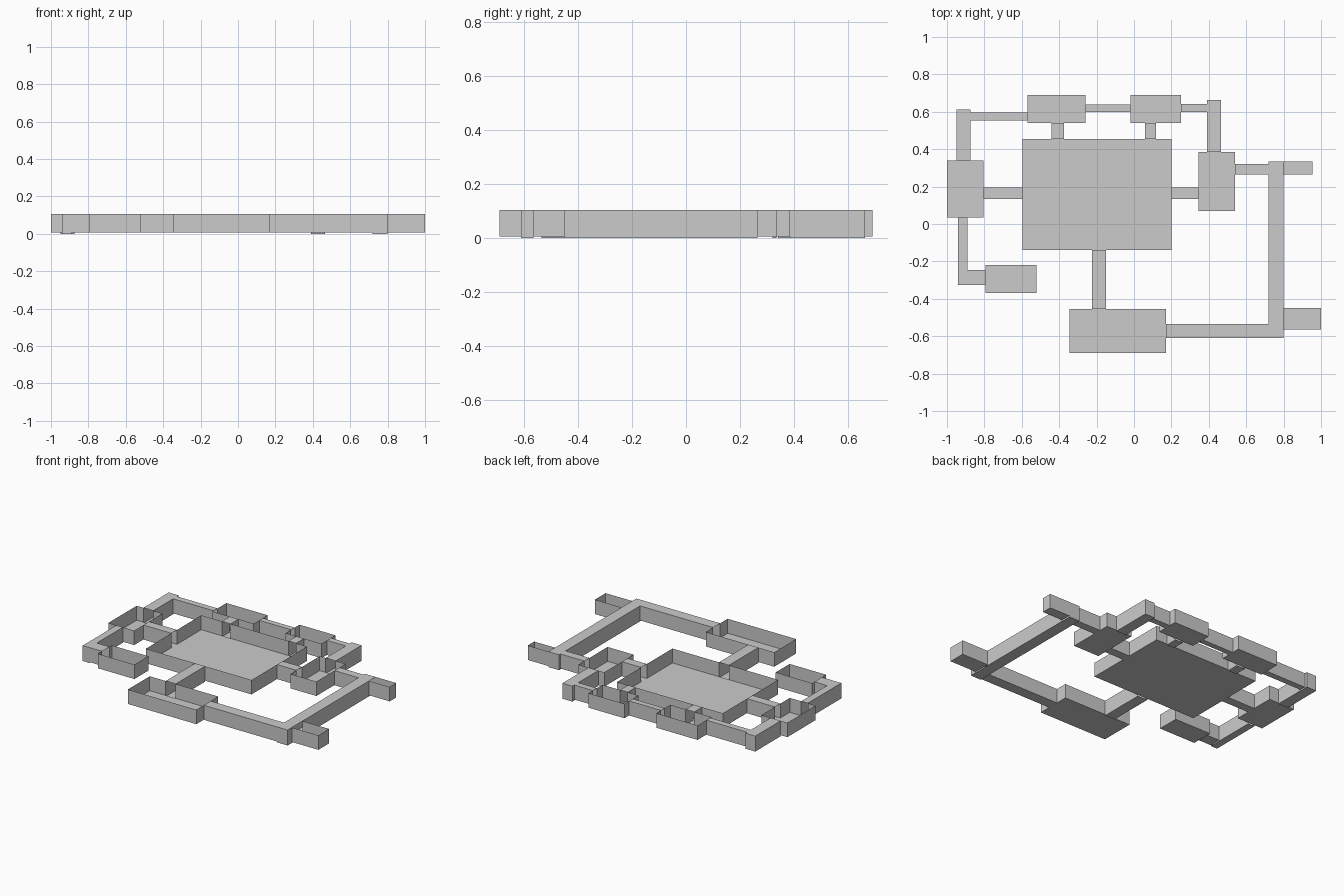
import bpy, bmesh

if "Cube" in bpy.data.objects:
    bpy.data.objects.remove(bpy.data.objects["Cube"])

TOP = 0.105
ROOM_Z, HALL_X_Z, HALL_Y_Z = 0.007, 0.006, 0.0
EPS = 0.004

# Footprints: name -> (x0, x1, y0, y1)
rooms = {
    "main_hall":        (-0.595, 0.20, -0.14, 0.455),
    "west_room":        (-1.00, -0.805, 0.035, 0.34),
    "north_west_room":  (-0.57, -0.26, 0.54, 0.69),
    "north_east_room":  (-0.02, 0.25, 0.54, 0.69),
    "east_room":        (0.345, 0.54, 0.07, 0.385),
    "south_room":       (-0.345, 0.17, -0.69, -0.455),
    "south_west_room":  (-0.795, -0.52, -0.37, -0.22),
    "east_closet":      (0.80, 0.955, 0.265, 0.335),
    "south_east_closet": (0.80, 1.00, -0.565, -0.45),
}
halls_x = {
    "west_passage":        (-0.805, -0.595, 0.135, 0.195),
    "east_passage":        (0.20, 0.345, 0.135, 0.195),
    "north_west_passage":  (-0.875, -0.57, 0.553, 0.595),
    "north_passage":       (-0.26, -0.02, 0.60, 0.638),
    "north_east_passage":  (0.25, 0.39, 0.60, 0.642),
    "far_east_passage":    (0.54, 0.72, 0.265, 0.32),
    "south_passage":       (0.17, 0.72, -0.61, -0.535),
    "south_west_passage":  (-0.89, -0.795, -0.325, -0.245),
}
halls_y = {
    "west_upper_corridor": (-0.95, -0.875, 0.34, 0.613),
    "west_lower_corridor": (-0.94, -0.89, -0.325, 0.035),
    "north_west_doorway":  (-0.44, -0.375, 0.455, 0.54),
    "north_east_doorway":  (0.06, 0.118, 0.455, 0.54),
    "east_upper_corridor": (0.39, 0.465, 0.385, 0.663),
    "south_corridor":      (-0.225, -0.15, -0.455, -0.14),
    "long_east_corridor":  (0.72, 0.80, -0.61, 0.335),
}
every = {**rooms, **halls_x, **halls_y}


def wall_spans(name, axis, side):
    """Stretches of one wall left over after cutting openings to neighbours."""
    box = every[name]
    pos = box[2 * axis + side]
    lo, hi = box[2 - 2 * axis], box[3 - 2 * axis]
    start, spans = lo, []
    openings = []
    for other, b in every.items():
        if other != name and abs(b[2 * axis + 1 - side] - pos) < EPS:
            a, c = max(lo, b[2 - 2 * axis]), min(hi, b[3 - 2 * axis])
            if c - a > EPS:
                openings.append((a, c))
    for a, c in sorted(openings):
        if a - start > 0.001:
            spans.append((start, a))
        start = max(start, c)
    if hi - start > 0.001:
        spans.append((start, hi))
    return pos, spans


def build(name, floor_z, roofed):
    x0, x1, y0, y1 = every[name]
    bm = bmesh.new()

    def quad(points):
        bm.faces.new([bm.verts.new(p) for p in points])

    # Floor, and a ceiling for corridors
    for z in ([floor_z, TOP] if roofed else [floor_z]):
        quad([(x0, y0, z), (x1, y0, z), (x1, y1, z), (x0, y1, z)])
    # Thin walls with openings
    for axis in (0, 1):
        for side in (0, 1):
            pos, spans = wall_spans(name, axis, side)
            for a, b in spans:
                ends = [(pos, a), (pos, b)] if axis == 0 else [(a, pos), (b, pos)]
                if side == axis:
                    ends.reverse()
                p, q = ends
                quad([(*p, floor_z), (*q, floor_z), (*q, TOP), (*p, TOP)])
    bmesh.ops.remove_doubles(bm, verts=bm.verts, dist=0.0005)
    mesh = bpy.data.meshes.new(name)
    bm.to_mesh(mesh)
    bm.free()
    bpy.context.collection.objects.link(bpy.data.objects.new(name, mesh))


# Open-topped rooms and roofed corridors
for group, z, roofed in ((rooms, ROOM_Z, False), (halls_x, HALL_X_Z, True), (halls_y, HALL_Y_Z, True)):
    for name in group:
        build(name, z, roofed)
